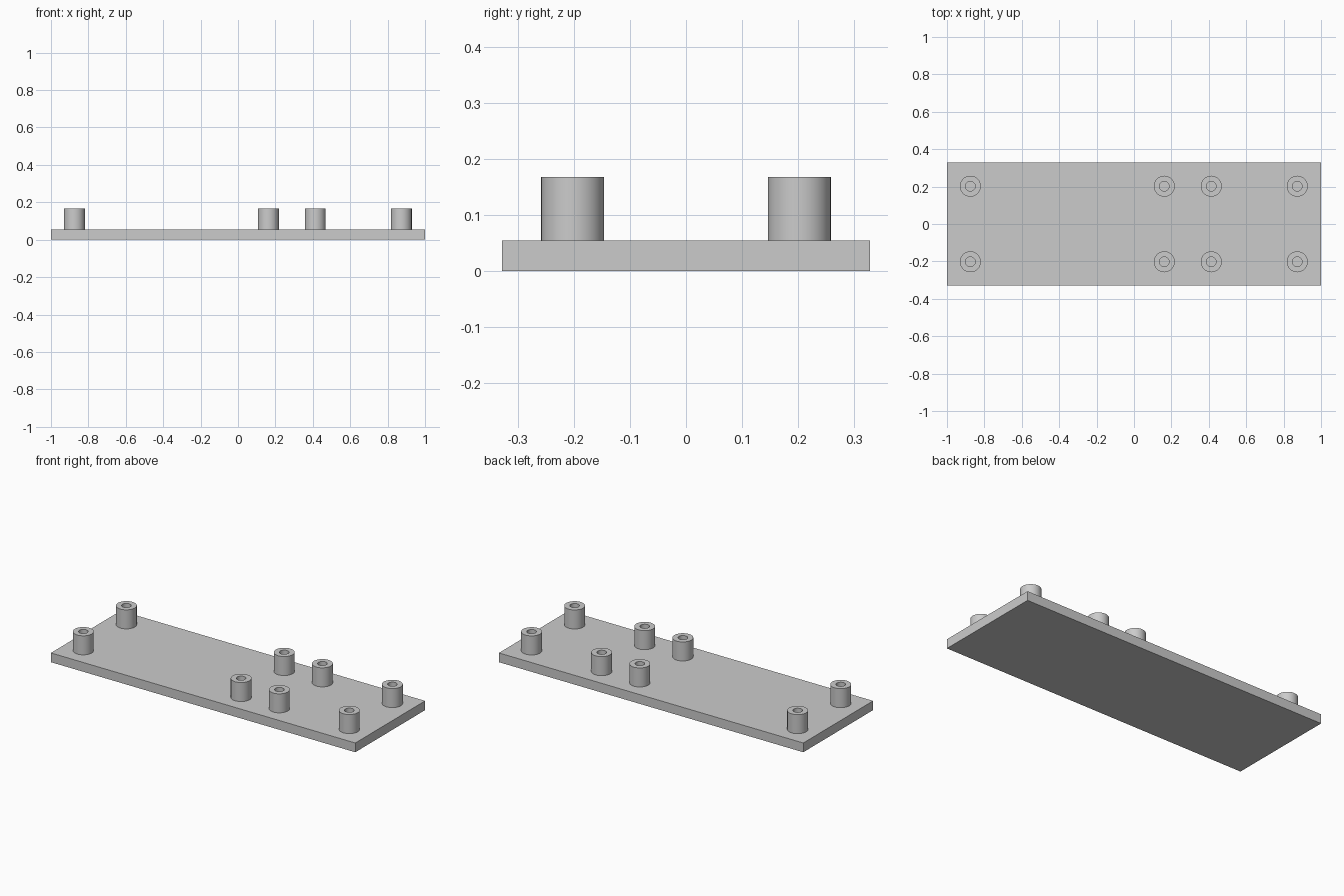
import bpy, bmesh
from math import radians
from mathutils import Matrix

cube = bpy.data.objects.get("Cube")
if cube:
    bpy.data.objects.remove(cube, do_unlink=True)

grey = bpy.data.materials.new("plain grey")
grey.use_nodes = True
colour = (0.6, 0.6, 0.6, 1)
grey.diffuse_color = colour
grey.node_tree.nodes["Principled BSDF"].inputs["Base Color"].default_value = colour

LENGTH, WIDTH, THICK = 2.0, 0.655, 0.055
TOP, OUTER, INNER = 0.168, 0.056, 0.026


def add_object(name, bm):
    bmesh.ops.recalc_face_normals(bm, faces=bm.faces)
    mesh = bpy.data.meshes.new(name)
    bm.to_mesh(mesh)
    bm.free()
    mesh.materials.append(grey)
    obj = bpy.data.objects.new(name, mesh)
    bpy.context.collection.objects.link(obj)
    return obj


# Flat base plate
bm = bmesh.new()
bmesh.ops.create_cube(bm, size=1, matrix=Matrix.Translation((0, 0, THICK / 2))
                      @ Matrix.Diagonal((LENGTH, WIDTH, THICK, 1)))
add_object("base_plate", bm)


# Hollow standoff, revolved from its wall section
def standoff(name, x, y):
    bm = bmesh.new()
    section = [(OUTER, THICK), (OUTER, TOP), (INNER, TOP), (INNER, THICK)]
    verts = [bm.verts.new((r, 0, z)) for r, z in section]
    edges = [bm.edges.new(pair) for pair in zip(verts, verts[1:])]
    bmesh.ops.spin(bm, geom=verts + edges, cent=(0, 0, 0), axis=(0, 0, 1),
                   angle=radians(360), steps=48, use_merge=True)
    bmesh.ops.remove_doubles(bm, verts=bm.verts, dist=0.0001)
    obj = add_object(name, bm)
    obj.location = (x, y, 0)
    bpy.ops.object.select_all(action="DESELECT")
    obj.select_set(True)
    bpy.context.view_layer.objects.active = obj
    bpy.ops.object.shade_smooth_by_angle(angle=radians(30))


# Two mounting groups of four standoffs
columns = {"right_outer": -0.875, "right_inner": 0.162,
           "left_inner": 0.413, "left_outer": 0.873}
for label, x in columns.items():
    for side, y in (("front", -0.202), ("back", 0.202)):
        standoff(f"{side}_{label}_standoff", x, y)
